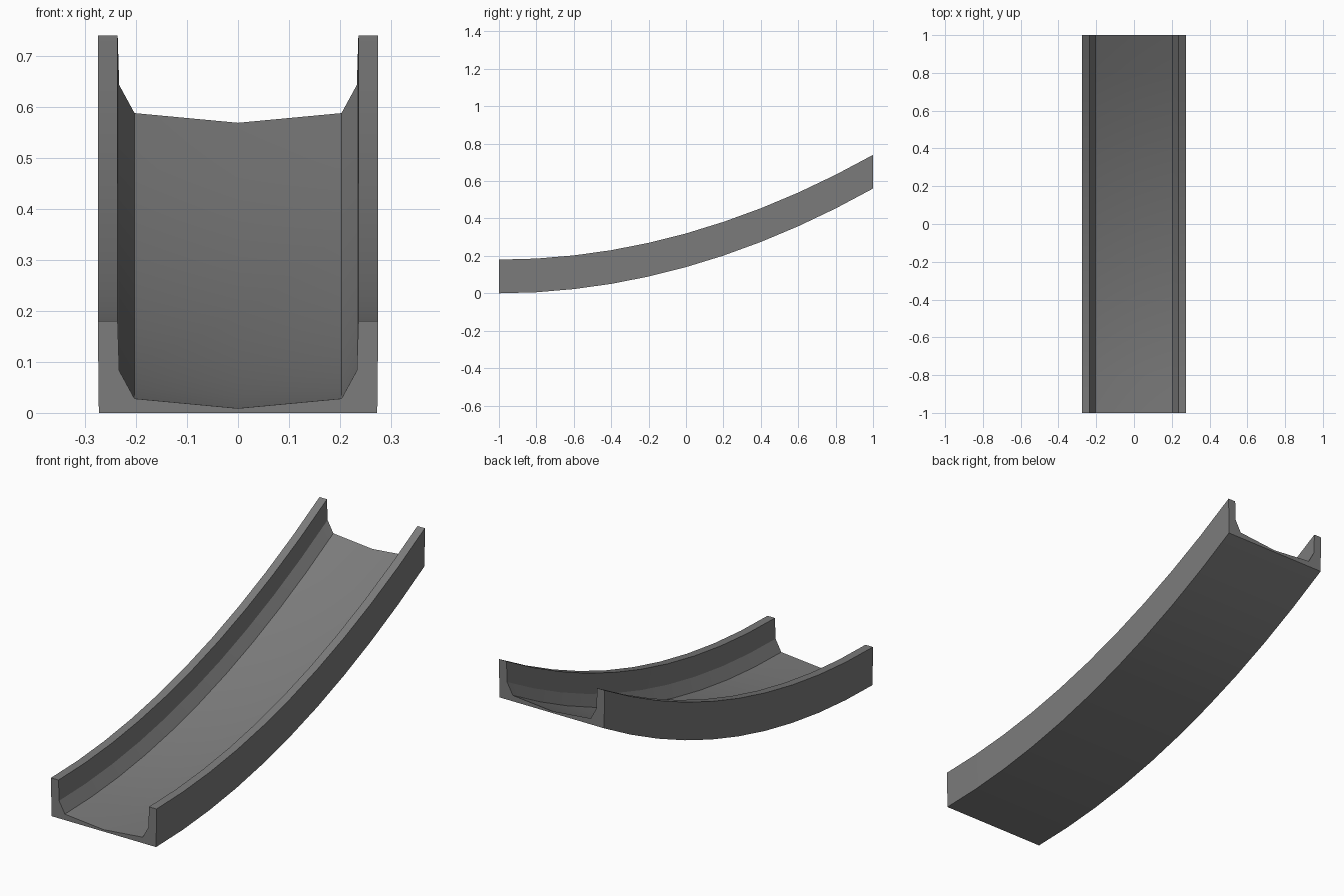
import bpy
import bmesh
import math

cube = bpy.data.objects.get("Cube")
if cube:
    bpy.data.objects.remove(cube, do_unlink=True)

# Single grey material
grey = bpy.data.materials.new("grey")
grey.use_nodes = True
color = (0.2, 0.2, 0.2, 1)
grey.diffuse_color = color
grey.node_tree.nodes["Principled BSDF"].inputs["Base Color"].default_value = color

# Half of the channel cross-section, from floor centre to underside corner
half = [(0, 0.009), (0.203, 0.028), (0.233, 0.083), (0.236, 0.18),
        (0.275, 0.18), (0.273, 0)]
profile = half + [(-x, z) for x, z in reversed(half[1:])]
SEGMENTS = 10


def rise(y):
    return 0.14 * (y + 1) ** 2


# Sweep the section along the rising curve, keeping it upright
bm = bmesh.new()
rings = []
for i in range(SEGMENTS + 1):
    y = -1 + 2 * i / SEGMENTS
    rings.append([bm.verts.new((x, y, z + rise(y))) for x, z in profile])

count = len(profile)
for a, b in zip(rings, rings[1:]):
    for j in range(count):
        k = (j + 1) % count
        bm.faces.new((a[j], a[k], b[k], b[j]))

# End caps
bm.faces.new(rings[0])
bm.faces.new(rings[-1][::-1])
bmesh.ops.recalc_face_normals(bm, faces=bm.faces)

mesh = bpy.data.meshes.new("curved_channel")
bm.to_mesh(mesh)
bm.free()
mesh.materials.append(grey)
channel = bpy.data.objects.new("curved_channel", mesh)
bpy.context.collection.objects.link(channel)

# Smooth along the curve, sharp at the section corners
bpy.ops.object.select_all(action="DESELECT")
channel.select_set(True)
bpy.context.view_layer.objects.active = channel
bpy.ops.object.shade_smooth_by_angle(angle=math.radians(24))
